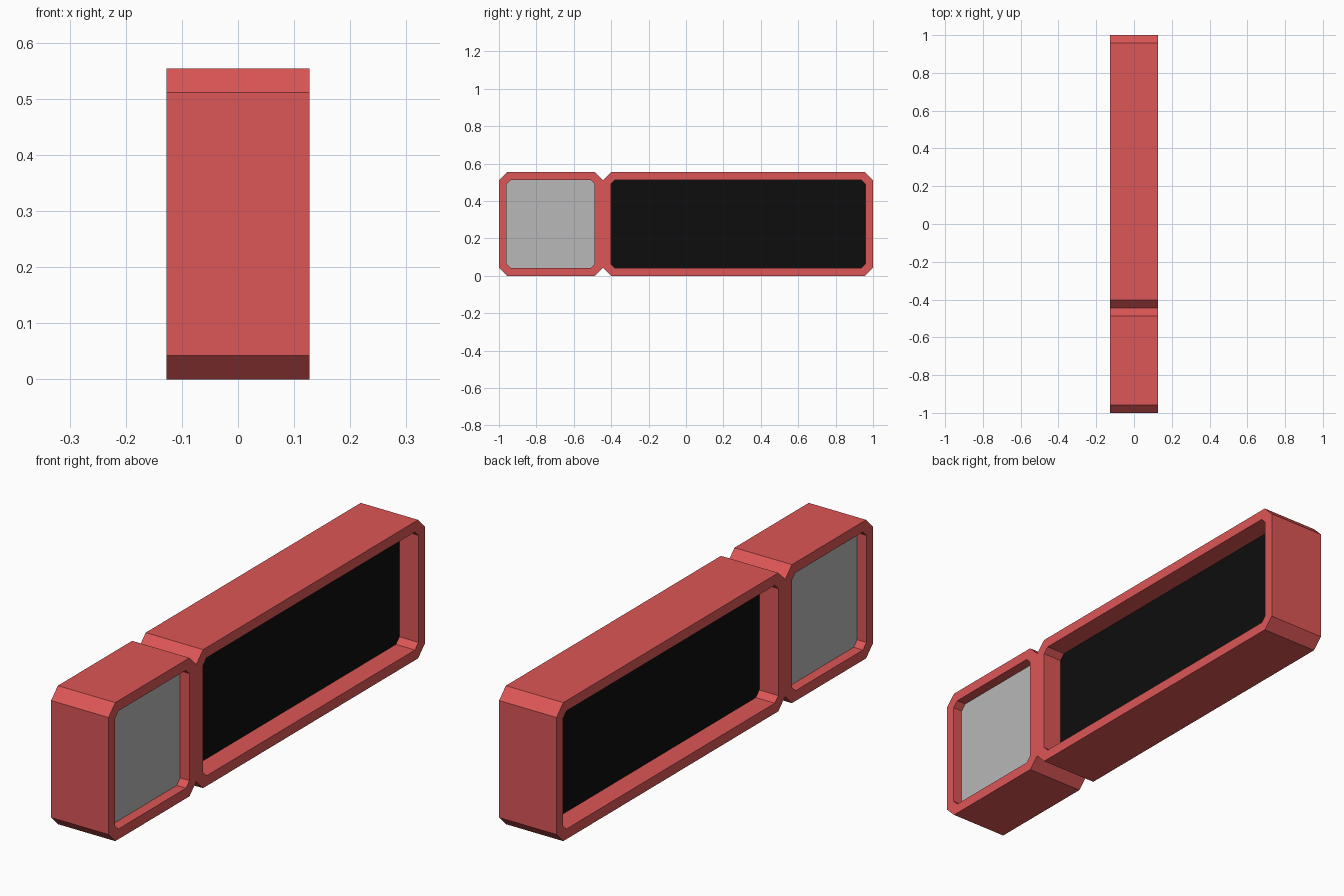
import bpy, bmesh, math

if "Cube" in bpy.data.objects:
    bpy.data.objects.remove(bpy.data.objects["Cube"])

def material(name, rgb):
    m = bpy.data.materials.new(name)
    m.diffuse_color = (*rgb, 1)
    m.use_nodes = True
    m.node_tree.nodes["Principled BSDF"].inputs["Base Color"].default_value = m.diffuse_color
    return m

red = material("red", (0.72, 0.093, 0.093))
grey = material("grey", (0.48, 0.48, 0.48))
black = material("black", (0.004, 0.004, 0.004))

def chamfered(y0, y1, z0, z1, c):
    """Rectangle in the side plane with cut corners."""
    return [(y0 + c, z0), (y1 - c, z0), (y1, z0 + c), (y1, z1 - c),
            (y1 - c, z1), (y0 + c, z1), (y0, z1 - c), (y0, z0 + c)]

def slab(name, loops, half, mat):
    """Extrude side-view loops (outline first, then holes) across x."""
    cu = bpy.data.curves.new(name + "_profile", 'CURVE')
    cu.dimensions = '2D'
    cu.fill_mode = 'BOTH'
    cu.extrude = half
    for pts in loops:
        s = cu.splines.new('POLY')
        s.points.add(len(pts) - 1)
        for p, (y, z) in zip(s.points, pts):
            p.co = (y, z, 0, 1)
        s.use_cyclic_u = True
    tmp = bpy.data.objects.new(name + "_profile", cu)
    bpy.context.collection.objects.link(tmp)
    bpy.context.view_layer.update()
    dg = bpy.context.evaluated_depsgraph_get()
    me = bpy.data.meshes.new_from_object(tmp.evaluated_get(dg))
    bpy.data.objects.remove(tmp)
    # weld caps to walls and make normals consistent
    bm = bmesh.new()
    bm.from_mesh(me)
    bmesh.ops.remove_doubles(bm, verts=bm.verts, dist=1e-5)
    bmesh.ops.recalc_face_normals(bm, faces=bm.faces)
    for f in bm.faces:
        f.smooth = False
        f.material_index = 0
    bm.to_mesh(me)
    bm.free()
    me.materials.clear()
    me.materials.append(mat)
    ob = bpy.data.objects.new(name, me)
    # profile x -> world y, profile y -> world z
    ob.rotation_euler = (math.pi / 2, 0, math.pi / 2)
    bpy.context.collection.objects.link(ob)
    return ob

H, C, SPLIT = 0.554, 0.043, -0.445

# frame: two chamfered blocks meeting at a notch, with two windows
outline = [(-1 + C, 0), (SPLIT - C, 0), (SPLIT, C), (SPLIT + C, 0),
           (1 - C, 0), (1, C), (1, H - C), (1 - C, H),
           (SPLIT + C, H), (SPLIT, H - C), (SPLIT - C, H),
           (-1 + C, H), (-1, H - C), (-1, C)]
small = (-0.959, -0.488, 0.041, 0.513)
large = (-0.402, 0.959, 0.041, 0.513)
slab("frame", [outline, chamfered(*small, 0.022), chamfered(*large, 0.022)], 0.127, red)

# recessed panels, slightly embedded in the frame
def panel(name, box, half, mat):
    e = 0.005
    y0, y1, z0, z1 = box
    slab(name, [chamfered(y0 - e, y1 + e, z0 - e, z1 + e, 0.022)], half, mat)

panel("small_panel", small, 0.086, grey)
panel("large_panel", large, 0.043, black)
